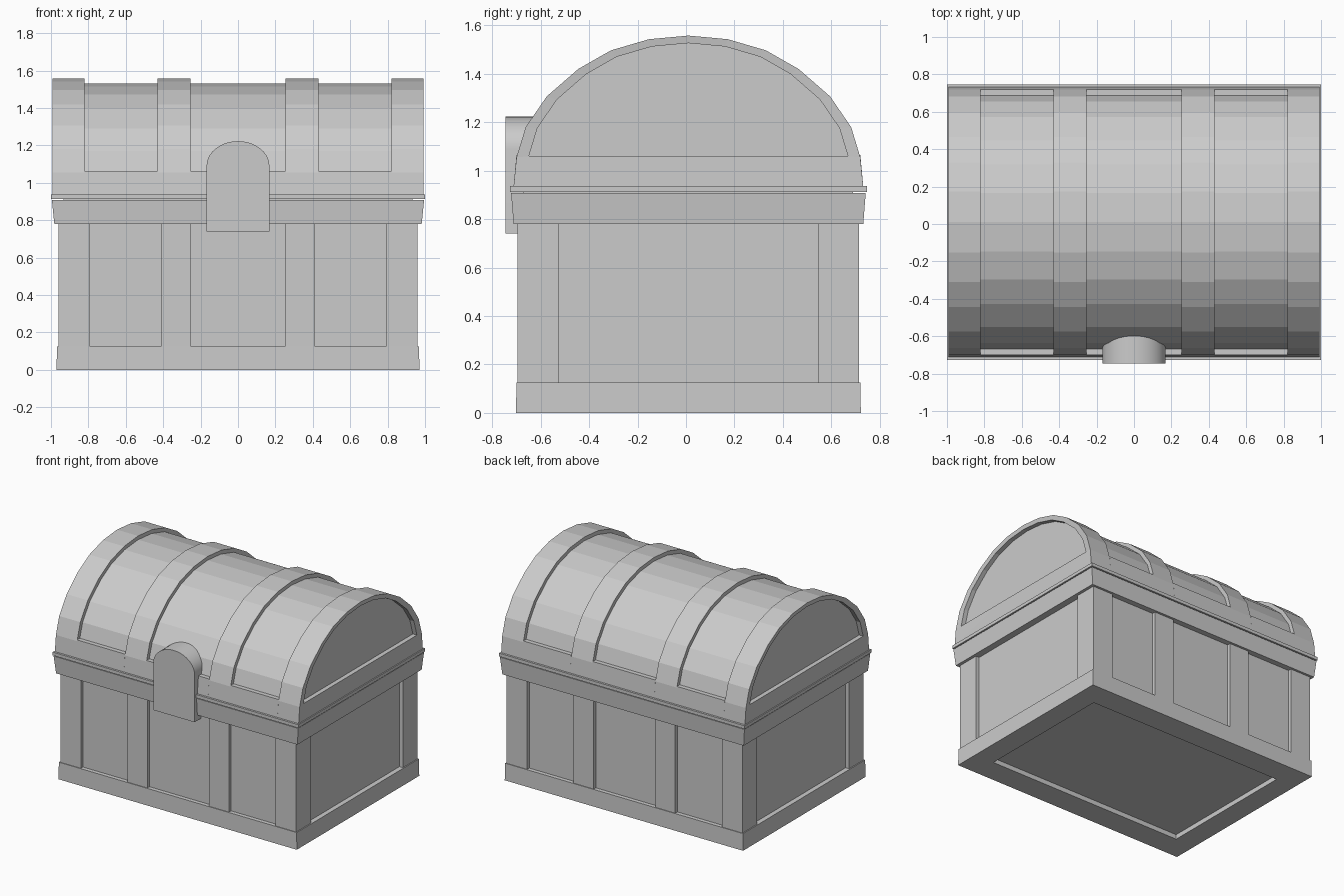
import bpy, bmesh, math

old = bpy.data.objects.get("Cube")
if old:
    bpy.data.objects.remove(old, do_unlink=True)

grey = bpy.data.materials.new("plain_grey")
grey.use_nodes = True
COLOR = (0.6, 0.6, 0.6, 1)
grey.diffuse_color = COLOR
grey.node_tree.nodes["Principled BSDF"].inputs["Base Color"].default_value = COLOR

CY = 0.01  # the chest sits slightly back because the clasp projects forward


def loft(name, rings):
    """Bridge closed rings of points and cap both ends."""
    bm = bmesh.new()
    loops = [[bm.verts.new(p) for p in ring] for ring in rings]
    n = len(loops[0])
    for a, b in zip(loops, loops[1:]):
        for i in range(n):
            j = (i + 1) % n
            bm.faces.new((a[i], a[j], b[j], b[i]))
    bm.faces.new(loops[0])
    bm.faces.new(loops[-1])
    bmesh.ops.recalc_face_normals(bm, faces=bm.faces)
    mesh = bpy.data.meshes.new(name)
    bm.to_mesh(mesh)
    bm.free()
    mesh.materials.append(grey)
    obj = bpy.data.objects.new(name, mesh)
    bpy.context.collection.objects.link(obj)
    return obj


def rect(hx, hy, z, x=0, y=0):
    return [(x + sx * hx, CY + y + sy * hy, z)
            for sx, sy in ((-1, -1), (1, -1), (1, 1), (-1, 1))]


def across(x, profile):
    return [(x, CY + y, z) for y, z in profile]


def mirrored(half):
    """Half profile from the foot to the ridge, closed over both sides."""
    return half + [(-y, z) for y, z in reversed(half[:-1])]


# Lower box: panel surface, base frame with sunken floor, posts and rim
loft("body_panels", [rect(0.932, 0.68, 0.04), rect(0.932, 0.68, 0.93)])
loft("base_frame", [rect(0.81, 0.53, 0.035), rect(0.81, 0.53, 0),
                    rect(0.97, 0.712, 0), rect(0.968, 0.71, 0.125)])
for sx, side in ((-1, "right"), (1, "left")):
    for sy, end in ((-1, "front"), (1, "back")):
        loft(f"corner_post_{end}_{side}",
             [rect(0.084, 0.085, z, sx * 0.876, sy * 0.62) for z in (0.12, 0.79)])
        loft(f"middle_post_{end}_{side}",
             [rect(0.081, 0.05, z, sx * 0.332, sy * 0.655) for z in (0.12, 0.79)])
loft("body_rim", [rect(0.982, 0.722, 0.78), rect(0.995, 0.732, 0.907)])
loft("lid_lip", [rect(1.0, 0.737, 0.913), rect(1.0, 0.737, 0.937)])

# Lid cross-sections: raised straps, sunken planks and end recess
outer_half = [(0.722, 0.935), (0.71, 1.055), (0.672, 1.18), (0.585, 1.307),
              (0.455, 1.42), (0.32, 1.497), (0.163, 1.543), (0, 1.558)]
plank_half = [(y * 0.96, 0.94 + (z - 0.94) * 0.955) for y, z in outer_half]
recess_half = [(0.3, 1.06)] + [(y * 0.928, 1.06 + (z - 1.055) * 0.928)
                               for y, z in outer_half[1:]]
outer, plank, recess = map(mirrored, (outer_half, plank_half, recess_half))

loft("lid_planks", [across(x, plank) for x in (-0.83, 0.83)])
for s, side in ((-1, "right"), (1, "left")):
    loft(f"lid_strap_{side}", [across(s * x, outer) for x in (0.255, 0.43)])
    loft(f"lid_end_{side}", [across(s * 0.82, outer), across(s * 0.992, outer),
                             across(s * 0.988, recess), across(s * 0.955, recess)])

# Skirt pieces below the sunken planks
skirt = [(0.722, 0.935), (0.71, 1.064), (-0.71, 1.064), (-0.722, 0.935)]
for name, a, b in (("right", -0.82, -0.43), ("middle", -0.255, 0.255),
                   ("left", 0.43, 0.82)):
    loft(f"lid_skirt_{name}", [across(a, skirt), across(b, skirt)])

# Clasp with a rounded top, running back into the lid
STEPS = 20
arch = [(-0.168, 0.74), (0.168, 0.74)]
for i in range(STEPS + 1):
    t = math.pi * i / STEPS
    arch.append((0.168 * math.cos(t), 1.09 + 0.133 * math.sin(t)))
clasp = loft("clasp", [[(x, y, z) for x, z in arch] for y in (-0.745, -0.55)])
bpy.ops.object.select_all(action="DESELECT")
clasp.select_set(True)
bpy.context.view_layer.objects.active = clasp
bpy.ops.object.shade_smooth_by_angle(angle=math.radians(35))
